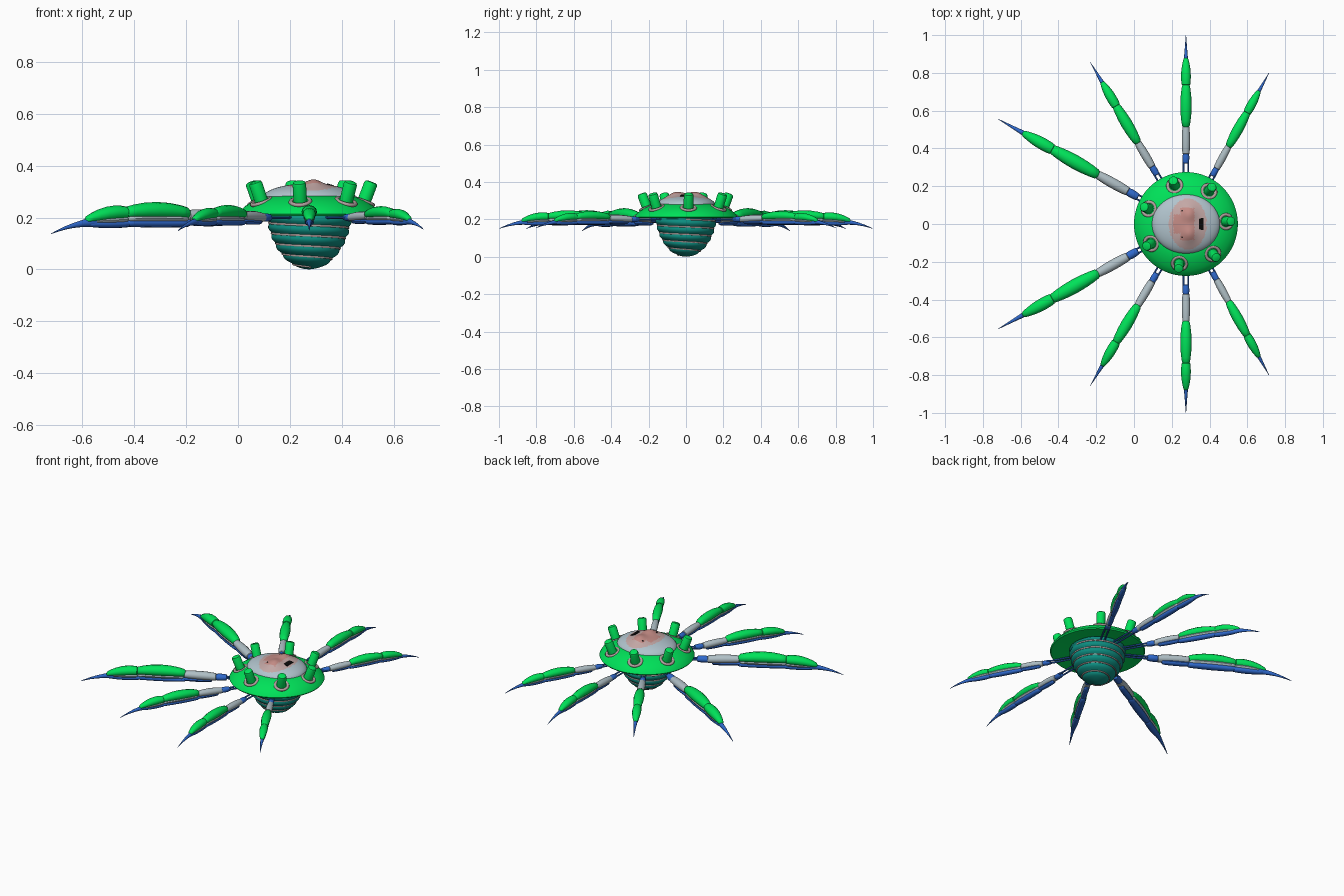
import bpy, bmesh, math
from mathutils import Vector

if "Cube" in bpy.data.objects:
    bpy.data.objects.remove(bpy.data.objects["Cube"])

CX = 0.275  # saucer axis
TAU = 2 * math.pi


def mat(name, r, g, b):
    m = bpy.data.materials.new(name)
    m.diffuse_color = (r, g, b, 1)
    m.use_nodes = True
    m.node_tree.nodes["Principled BSDF"].inputs["Base Color"].default_value = m.diffuse_color
    return m


GREEN = mat("bright green", 0.0, 0.76, 0.10)
TEAL = mat("teal", 0.004, 0.27, 0.22)
BLUE = mat("blue", 0.028, 0.14, 0.60)
GREY = mat("pale grey", 0.43, 0.52, 0.56)
GLASS = mat("pale blue dome", 0.44, 0.55, 0.61)
PINK = mat("light pink", 0.55, 0.39, 0.38)
ROSE = mat("dark pink", 0.55, 0.26, 0.235)
TRIM = mat("pinkish grey trim", 0.44, 0.35, 0.34)
BLACK = mat("black", 0.003, 0.003, 0.003)


def circle(n):
    return [TAU * i / n for i in range(n)]


def skin(name, rings, mats, closed=False, angle=35, rule=None):
    """Bridge a list of equal-length vertex rings into a smooth-shaded object."""
    bm = bmesh.new()
    vs = [[bm.verts.new(p) for p in ring] for ring in rings]
    n = len(vs[0])
    pairs = list(zip(vs, vs[1:])) + ([(vs[-1], vs[0])] if closed else [])
    for a, b in pairs:
        for i in range(n):
            j = (i + 1) % n
            bm.faces.new((a[i], a[j], b[j], b[i]))
    if not closed:
        bm.faces.new(vs[0])
        bm.faces.new(vs[-1])
    if rule:
        for f in bm.faces:
            f.material_index = rule(f.calc_center_median())
    bmesh.ops.recalc_face_normals(bm, faces=bm.faces)
    me = bpy.data.meshes.new(name)
    bm.to_mesh(me)
    bm.free()
    for m in mats:
        me.materials.append(m)
    ob = bpy.data.objects.new(name, me)
    bpy.context.collection.objects.link(ob)
    bpy.ops.object.select_all(action='DESELECT')
    ob.select_set(True)
    bpy.context.view_layer.objects.active = ob
    bpy.ops.object.shade_smooth_by_angle(angle=math.radians(angle))


def lathe(name, profile, m, base=(CX, 0, 0), axis=(0, 0, 1), n=32, **kw):
    q = Vector((0, 0, 1)).rotation_difference(Vector(axis))
    rings = [[Vector(base) + q @ Vector((r * math.cos(a), r * math.sin(a), z)) for a in circle(n)]
             for r, z in profile]
    skin(name, rings, [m], **kw)


# Saucer body
lathe("saucer", [(0.15, 0.285), (0.18, 0.279), (0.215, 0.264), (0.245, 0.246), (0.267, 0.226),
                 (0.275, 0.213), (0.27, 0.206), (0.25, 0.207), (0.15, 0.222)], GREEN, n=64)

# Stepped belly with spiral trim
PITCH, TOP = 0.04, 0.215


def belly_r(z, ang):
    u = max(0, min(1, (TOP - z) / TOP))
    phase = (z / PITCH + ang / TAU) % 1
    env = 0.16 * math.sqrt(max(0, 1 - u ** 1.75))
    return max(0.003, env + 0.01 * math.sin(math.pi * phase) * min(1, env / 0.06) - 0.004)


rows = [TOP * (1 - math.sin(math.pi / 2 * k / 56)) for k in range(57)]
skin("belly", [[(CX + belly_r(z, a) * math.cos(a), belly_r(z, a) * math.sin(a), z)
                for a in circle(56)] for z in rows], [TEAL], angle=50)

spiral = []
for k in range(192):
    a, z = TAU * k / 40, 0.2 - PITCH * k / 40
    out, up = Vector((math.cos(a), math.sin(a), 0)), Vector((0, 0, 1))
    p = Vector((CX, 0, z)) + out * (belly_r(z, a) + 0.002)
    spiral.append([p + 0.0045 * (math.cos(t) * out + math.sin(t) * up) for t in circle(6)])
skin("belly_spiral_trim", spiral, [TRIM], angle=60)


# Dome with a two-lobed ridge on top
def dome_z(dx, y):
    rho2 = min(1, (dx / 0.18) ** 2 + (y / 0.158) ** 2)
    bump = sum(math.exp(-((dx - 0.018) / 0.04) ** 2 - ((y - s * 0.06) / 0.05) ** 2) for s in (-1, 1))
    return 0.275 + 0.056 * math.sqrt(1 - rho2) + 0.022 * bump * (1 - rho2)


def dome_rule(c):
    dx, y = c.x - CX, c.y
    if -0.065 < dx < 0.045 and abs(y) < 0.085 and not (dx < -0.03 and abs(y) > 0.05):
        return 2
    return 1 if ((dx - 0.01) / 0.1) ** 2 + (y / 0.135) ** 2 < 1 else 0


dome = []
for k in range(33):
    rho = max(0.01, math.cos(math.pi / 2 * k / 32))
    flat = [(0.18 * rho * math.cos(a), 0.158 * rho * math.sin(a)) for a in circle(96)]
    dome.append([(CX + dx, y, dome_z(dx, y)) for dx, y in flat])
skin("dome", dome, [GLASS, PINK, ROSE], rule=dome_rule)


# Black face patch and two dots, laid on the dome
def patch(name, outline):
    top = [(CX + x, y, dome_z(x, y) + 0.003) for x, y in outline]
    skin(name, [[(x, y, z - 0.006) for x, y, z in top], top], [BLACK])


patch("face_patch", [(0.068, -0.026), (0.08, -0.031), (0.094, -0.031),
                     (0.094, 0.031), (0.08, 0.031), (0.068, 0.026)])
for side in (-1, 1):
    patch("face_dot", [(-0.02 + 0.004 * math.cos(a), side * 0.07 + 0.004 * math.sin(a)) for a in circle(8)])

# Seven tilted studs with collars
for a in circle(7):
    a += math.radians(3.5)
    out = Vector((math.cos(a), math.sin(a), 0))
    base = Vector((CX, 0, 0.25)) + out * 0.207
    axis = out * 0.38 + Vector((0, 0, 1))
    lathe("stud", [(0.026, -0.01), (0.026, 0.083), (0.023, 0.091), (0.016, 0.094)], GREEN, base, axis, 20)
    lathe("stud_collar", [(0.037 + 0.009 * math.cos(t), 0.012 + 0.008 * math.sin(t)) for t in circle(8)],
          TRIM, base, axis, 24, closed=True, angle=60)


# Leg segment: a rounded pod whose width and centre height swell from start to middle to end
def blend(a, m, b, f):
    return a * (1 - f) * (1 - 2 * f) + 4 * m * f * (1 - f) + b * f * (2 * f - 1)


def pod(name, m, place, span, width, mid_z, half):
    rings = []
    for k in range(9):
        f = (1 - math.cos(math.pi * k / 8)) / 2
        w = blend(*width, f) * (0.6 if k in (0, 8) else 1)
        h, z = half * w / width[1], blend(*mid_z, f)
        t = span[0] + (span[1] - span[0]) * f
        rings.append([place(t, w * math.cos(q), z + h * math.sin(q)) for q in circle(12)])
    skin(name, rings, [m], angle=40)


def build_leg(angle, tip, s):
    out = Vector((math.cos(angle), math.sin(angle), 0))
    side = Vector((-out.y, out.x, 0))
    origin = Vector((CX, 0, 0.2))

    def place(t, w, z):
        return origin + out * (tip - s * (0.63 - t)) + side * s * w + Vector((0, 0, s * z))

    # knuckle and armour shells
    pod("leg_knuckle", BLUE, place, (-0.05, 0.01), (0.014, 0.018, 0.014), (0, 0, 0), 0.016)
    pod("leg_inner_shell", GREY, place, (-0.004, 0.152), (0.018, 0.022, 0.017), (0, 0.005, 0.007), 0.02)
    pod("leg_middle_shell", GREEN, place, (0.142, 0.372), (0.019, 0.03, 0.019), (0.013, 0.022, 0.015), 0.026)
    pod("leg_outer_shell", GREEN, place, (0.362, 0.51), (0.022, 0.025, 0.011), (0.014, 0.011, -0.008), 0.022)
    # grey lining between shell and core
    pod("leg_middle_lining", GREY, place, (0.15, 0.366), (0.016, 0.022, 0.016), (-0.004, -0.002, -0.003), 0.014)
    pod("leg_outer_lining", GREY, place, (0.362, 0.49), (0.016, 0.019, 0.01), (-0.006, -0.008, -0.013), 0.012)
    # blue underside and spike
    pod("leg_inner_core", BLUE, place, (0.02, 0.16), (0.013, 0.015, 0.012), (-0.016, -0.016, -0.014), 0.011)
    pod("leg_middle_core", BLUE, place, (0.14, 0.372), (0.014, 0.018, 0.014), (-0.018, -0.017, -0.017), 0.014)
    pod("leg_outer_core", BLUE, place, (0.355, 0.5), (0.014, 0.016, 0.01), (-0.018, -0.02, -0.02), 0.013)
    pod("leg_spike", BLUE, place, (0.47, 0.63), (0.014, 0.007, 0.001), (-0.014, -0.024, -0.05), 0.008)

    # paired rods joining the leg to the belly
    for k in (-1, 1):
        lathe("leg_rod", [(0.005, 0), (0.005, tip - s * 0.65 - 0.14)], BLUE,
              origin + out * 0.14 + side * 0.012 * k, out, 8)


# Four leg sizes, mirrored front to back
for deg, tip, s in ((61.2, 0.915, 0.92), (90, 1.0, 1.0), (120.6, 0.995, 1.02), (150.8, 1.14, 1.25)):
    for sign in (-1, 1):
        build_leg(sign * math.radians(deg), tip, s)
